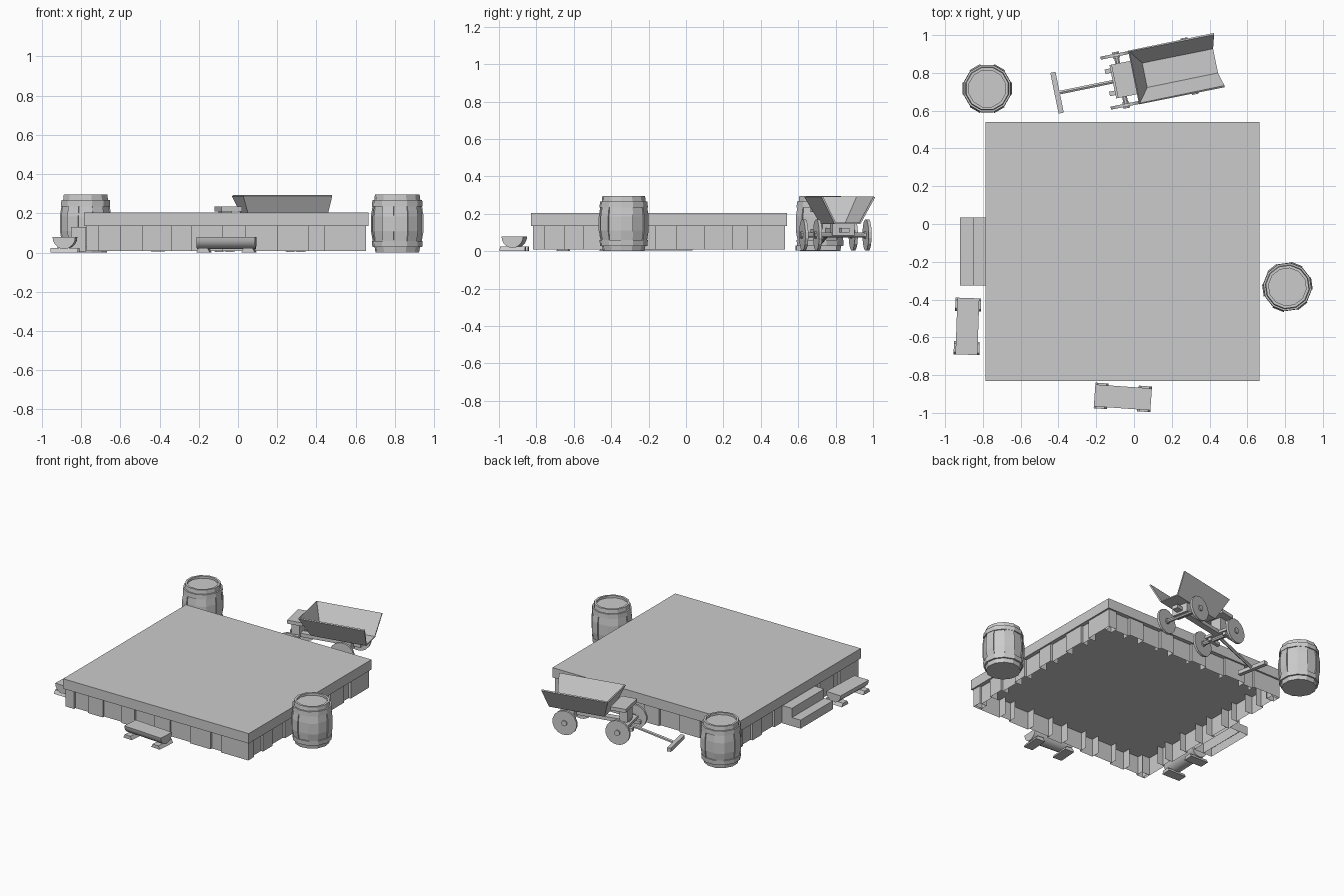
import bpy, bmesh
from math import cos, sin, pi, radians
from mathutils import Matrix, Vector

if "Cube" in bpy.data.objects:
    bpy.data.objects.remove(bpy.data.objects["Cube"])


def make(name, verts, faces, mat=None, smooth=False, recalc=True):
    me = bpy.data.meshes.new(name)
    me.from_pydata([tuple(v) for v in verts], [], faces)
    bm = bmesh.new()
    bm.from_mesh(me)
    if recalc:
        bmesh.ops.recalc_face_normals(bm, faces=bm.faces)
    bm.to_mesh(me)
    bm.free()
    ob = bpy.data.objects.new(name, me)
    bpy.context.collection.objects.link(ob)
    if mat is not None:
        ob.matrix_world = mat
    if smooth:
        bpy.context.view_layer.objects.active = ob
        ob.select_set(True)
        bpy.ops.object.shade_smooth_by_angle(angle=radians(40))
        ob.select_set(False)
    return ob


def box(name, lo, hi, mat=None, taper=0.0, bottom=True):
    """Box between two corners; taper shrinks the top in x, bottom may be left open."""
    (a, b, c), (d, e, f) = lo, hi
    t = taper
    v = [(a, b, c), (d, b, c), (d, e, c), (a, e, c),
         (a + t, b, f), (d - t, b, f), (d - t, e, f), (a + t, e, f)]
    fs = [(4, 5, 6, 7), (0, 1, 5, 4), (1, 2, 6, 5), (2, 3, 7, 6), (3, 0, 4, 7)]
    if bottom:
        fs.append((3, 2, 1, 0))
    return make(name, v, fs, mat)


def revolve(name, profile, n, mat=None, smooth=False, closed=False):
    """Spin an (r, z) profile around z with n sides."""
    v, f, m = [], [], len(profile)
    for i in range(n):
        a = 2 * pi * (i + 0.5) / n
        v += [(r * cos(a), r * sin(a), z) for r, z in profile]
    for i in range(n):
        j = (i + 1) % n
        for k in range(m if closed else m - 1):
            l = (k + 1) % m
            f.append((i * m + k, j * m + k, j * m + l, i * m + l))
    if not closed:
        f.append(tuple(i * m for i in range(n)))
        f.append(tuple(i * m + m - 1 for i in range(n)))
    return make(name, v, f, mat, smooth)


def rod(name, p, q, r, n, mat):
    """Cylinder from p to q."""
    p, q = Vector(p), Vector(q)
    d = q - p
    rot = d.to_track_quat('Z', 'Y').to_matrix().to_4x4()
    return revolve(name, [(r, 0), (r, d.length)], n, mat @ Matrix.Translation(p) @ rot)


def place(x, y, deg=0):
    return Matrix.Translation((x, y, 0)) @ Matrix.Rotation(radians(deg), 4, 'Z')


# Platform slab
X0, X1, Y0, Y1 = -0.785, 0.665, -0.83, 0.54
box("platform_slab", (X0, Y0, 0.135), (X1, Y1, 0.205))

# Skirt: boards alternately set forward and back, open behind
widths = [0.065, 0.11, 0.115, 0.145, 0.105, 0.155, 0.12, 0.16, 0.16, 0.08, 0.16, 0.055]


def skirt(name, length, mat):
    v, f, x = [], [], 0.0
    scale = length / sum(widths)
    for i, w in enumerate(widths):
        y = 0.0 if i % 2 == 0 else 0.016
        a, b = x, x + w * scale
        k = len(v)
        for px, py in ((a, 0.06), (a, y), (b, y), (b, 0.06)):
            v += [(px, py, 0.008), (px, py, 0.136)]
        f += [(k + 2 * s, k + 2 * s + 2, k + 2 * s + 3, k + 2 * s + 1) for s in range(3)]
        x = b
    make(name, v, f, mat, recalc=False)


g = 0.012
skirt("skirt_front", X1 - X0 - 2 * g, place(X0 + g, Y0 + g))
skirt("skirt_right", Y1 - Y0 - 2 * g, place(X1 - g, Y0 + g, 90))
skirt("skirt_back", X1 - X0 - 2 * g, place(X1 - g, Y1 - g, 180))
skirt("skirt_left", Y1 - Y0 - 2 * g, place(X0 + g, Y1 - g, 270))

# Two entry steps on the left
box("lower_step", (-0.92, -0.325, 0.005), (-0.852, 0.035, 0.065), bottom=False)
box("upper_step", (-0.852, -0.325, 0.005), (-0.775, 0.035, 0.13), bottom=False)


# Barrels: staved body with recessed lid and two hoops
def barrel(mat):
    body = [(0.112, 0.0), (0.122, 0.06), (0.128, 0.11), (0.128, 0.185), (0.122, 0.235),
            (0.115, 0.295), (0.1, 0.295), (0.1, 0.28)]
    revolve("barrel_body", body, 12, mat)
    for lo, hi in ((0.028, 0.06), (0.235, 0.267)):
        revolve("barrel_hoop", [(0.117, lo), (0.128, lo), (0.13, hi), (0.117, hi)]
                if lo < 0.1 else
                [(0.117, lo), (0.13, lo), (0.128, hi), (0.117, hi)], 12, mat, closed=True)
    # raised alternate staves
    prof = [(0.126, 0.06), (0.135, 0.11), (0.135, 0.185), (0.127, 0.235)]
    for i in range(6):
        c = 2 * pi * i / 6
        v, f = [], []
        for r, z in prof:
            for s, rr in ((-1, r - 0.014), (-1, r), (1, r), (1, r - 0.014)):
                a = c + s * pi / 13
                v.append((rr * cos(a), rr * sin(a), z))
        for k in range(3):
            f += [(4 * k + s, 4 * k + s + 1, 4 * k + s + 5, 4 * k + s + 4) for s in range(3)]
        f += [(0, 1, 2, 3), (12, 13, 14, 15)]
        make("barrel_stave", v, f, mat)


barrel(place(-0.777, 0.717))
barrel(place(0.812, -0.333, 8))


# Half-log benches on two feet
def bench(mat):
    n, L, v = 10, 0.15, []
    for x in (-L, L):
        v += [(x, -0.058 * cos(pi * i / n), 0.078 - 0.06 * sin(pi * i / n)) for i in range(n + 1)]
    m = n + 1
    f = [(i, i + 1, m + i + 1, m + i) for i in range(n)]
    f += [(0, n, m + n, m), tuple(range(m)), tuple(range(m, 2 * m))]
    make("bench_half_log", v, f, mat, smooth=True)
    for x in (-0.115, 0.115):
        box("bench_foot", (x - 0.035, -0.068, 0), (x + 0.035, 0.068, 0.024), mat, taper=0.012)


bench(place(-0.059, -0.918, -4))
bench(place(-0.882, -0.542, 88))

# Hand cart, local x runs from the handle to the tail
C = place(-0.068, 0.762, 11.5)
# Flared bed: floor, sides and sloping front board, open at the tail
bed = [(0.125, -0.068, 0.15), (0.51, -0.068, 0.15), (0.51, 0.068, 0.15), (0.125, 0.068, 0.15),
       (0.07, -0.142, 0.29), (0.53, -0.142, 0.29), (0.53, 0.142, 0.29), (0.07, 0.142, 0.29)]
ob = make("cart_bed", bed, [(0, 1, 2, 3), (0, 4, 5, 1), (3, 2, 6, 7), (0, 3, 7, 4)], C)
mod = ob.modifiers.new("boards", 'SOLIDIFY')
mod.thickness = 0.01
mod.offset = 0

# Chassis beam, front seat block and its post
box("cart_beam", (-0.03, -0.022, 0.1), (0.45, 0.022, 0.125), C)
box("cart_seat", (-0.035, -0.09, 0.21), (0.072, 0.09, 0.235), C)
box("cart_seat_post", (-0.025, -0.04, 0.12), (0.03, 0.04, 0.212), C)
box("cart_rear_block", (0.34, -0.06, 0.085), (0.4, 0.06, 0.15), C)

# Axles and wheels with hubs
for u in (0.0, 0.37):
    rod("axle", (u, -0.145, 0.087), (u, 0.145, 0.087), 0.014, 8, C)
    for s in (-1, 1):
        rod("wheel", (u, s * 0.127, 0.087), (u, s * 0.143, 0.087), 0.085, 16, C)
        rod("wheel_hub", (u, s * 0.118, 0.087), (u, s * 0.152, 0.087), 0.02, 8, C)

# Shaft fork, pull pole and handle bar lying on the ground
for s in (-1, 1):
    box("shaft_fork", (-0.075, s * 0.06 - 0.012, 0.078), (0.02, s * 0.06 + 0.012, 0.1), C)
box("fork_plate", (-0.045, -0.09, 0.1), (0.03, 0.09, 0.118), C)
rod("pull_pole", (-0.345, 0.0, 0.018), (-0.02, 0.0, 0.09), 0.011, 6, C)
box("pull_handle", (-0.36, -0.108, 0.005), (-0.332, 0.112, 0.031), C)
